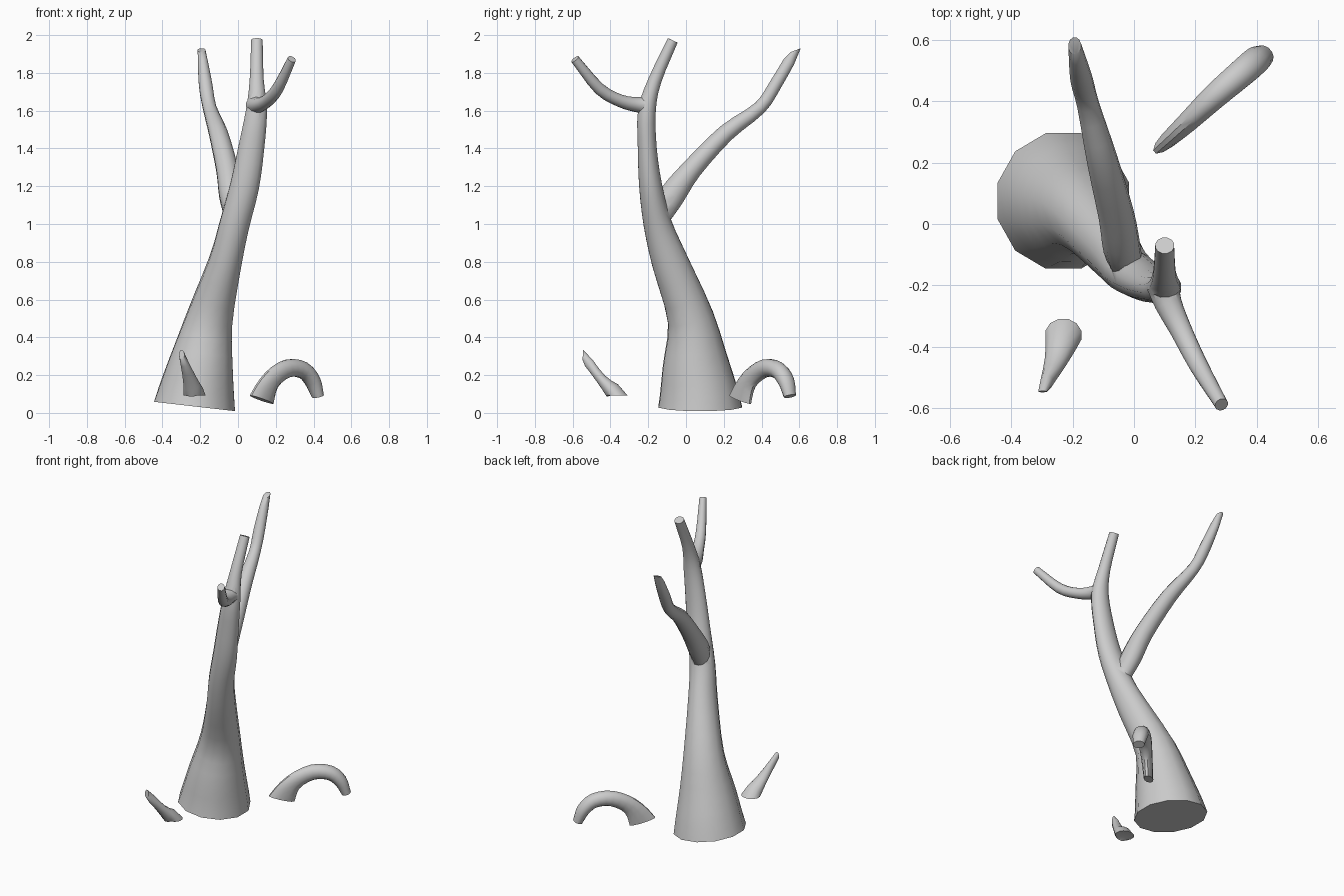
import bpy, bmesh, math
from mathutils import Vector

if "Cube" in bpy.data.objects:
    bpy.data.objects.remove(bpy.data.objects["Cube"])


def spline(pts, steps):
    """Catmull-Rom through rows of numbers (position + radii)."""
    p = [Vector(a) for a in pts]
    p = [p[0] * 2 - p[1]] + p + [p[-1] * 2 - p[-2]]
    out = []
    for i in range(1, len(p) - 2):
        a, b, c, d = p[i - 1:i + 3]
        for s in range(steps):
            t = s / steps
            out.append(0.5 * (2 * b + (c - a) * t + (2 * a - 5 * b + 4 * c - d) * t * t
                              + (3 * b - a - 3 * c + d) * t ** 3))
    return out + [p[-2]]


def limb(name, pts, ref=(1, 0, 0), sides=12, steps=3, start=None, end=None):
    """Loft elliptical rings (x, y, z, side radius, other radius) with flat cut ends."""
    rows = spline(pts, steps)
    cen = [Vector(r[:3]) for r in rows]
    bm = bmesh.new()
    rings = []
    last = len(rows) - 1
    for i, r in enumerate(rows):
        n = cen[min(i + 1, last)] - cen[max(i - 1, 0)]
        if i == 0 and start:
            n = Vector(start)
        if i == last and end:
            n = Vector(end)
        n.normalize()
        u = Vector(ref)
        u = (u - n * u.dot(n)).normalized()
        v = n.cross(u)
        ring = []
        for k in range(sides):
            a = 2 * math.pi * (k + 0.5) / sides
            ring.append(bm.verts.new(cen[i] + (u * math.cos(a) * r[3] + v * math.sin(a) * r[4]) * 1.015))
        rings.append(ring)
    for a, b in zip(rings, rings[1:]):
        for k in range(sides):
            j = (k + 1) % sides
            bm.faces.new((a[k], a[j], b[j], b[k]))
    bm.faces.new(rings[0][::-1])
    bm.faces.new(rings[-1])
    bmesh.ops.recalc_face_normals(bm, faces=bm.faces)
    me = bpy.data.meshes.new(name)
    bm.to_mesh(me)
    bm.free()
    ob = bpy.data.objects.new(name, me)
    bpy.context.collection.objects.link(ob)
    return ob


def activate(ob):
    bpy.ops.object.select_all(action='DESELECT')
    ob.select_set(True)
    bpy.context.view_layer.objects.active = ob


# Leaning trunk with a slanted foot
trunk = limb("trunk", [
    (-.23, .075, .034, .22, .225), (-.197, .053, .25, .175, .18),
    (-.15, .025, .5, .125, .125), (-.067, -.085, .8, .088, .098),
    (-.018, -.15, 1.0, .08, .076), (.035, -.187, 1.2, .078, .062),
    (.07, -.205, 1.4, .07, .051), (.098, -.207, 1.6, .057, .048),
    (.099, -.165, 1.76, .038, .036), (.1, -.07, 1.972, .031, .029)],
    start=(.115, 0, 1))

# Long branch sweeping backwards
back_branch = limb("back_branch", [
    (-.02, -.14, 1.04, .05, .06), (-.04, -.075, 1.15, .06, .07),
    (-.058, .03, 1.29, .058, .056), (-.104, .21, 1.48, .05, .047),
    (-.15, .39, 1.615, .036, .036), (-.172, .475, 1.74, .036, .034),
    (-.193, .58, 1.92, .021, .03)], end=(0, -.35, .93))

# Short branch curling forwards
front_branch = limb("front_branch", [
    (.095, -.2, 1.63, .055, .048), (.112, -.26, 1.632, .045, .04),
    (.155, -.35, 1.653, .036, .033), (.21, -.46, 1.717, .031, .031),
    (.285, -.588, 1.873, .022, .024)], ref=(.86, .5, 0))

# Merge the branches into the trunk
for branch in (back_branch, front_branch):
    mod = trunk.modifiers.new("join", 'BOOLEAN')
    mod.operation = 'UNION'
    mod.solver = 'EXACT'
    mod.object = branch
    activate(trunk)
    bpy.ops.object.modifier_apply(modifier=mod.name)
    bpy.data.objects.remove(branch, do_unlink=True)

# Arched root beside the trunk
root = limb("arched_root", [
    (.125, .287, .07, .027, .083), (.178, .335, .175, .034, .055),
    (.262, .415, .235, .042, .048), (.345, .487, .226, .046, .045),
    (.395, .53, .168, .046, .04), (.423, .55, .088, .035, .029)],
    ref=(-.67, .74, 0), start=(.2, .18, .96), end=(.24, .22, -.94))

# Small pointed root at the front
thorn = limb("pointed_root", [
    (-.23, -.362, .092, .06, .054), (-.255, -.447, .177, .037, .028),
    (-.298, -.546, .307, .014, .027)], start=(0, 0, 1), end=(0, -1, .08))

for ob in (trunk, root, thorn):
    activate(ob)
    bpy.ops.object.shade_smooth_by_angle(angle=math.radians(40))
